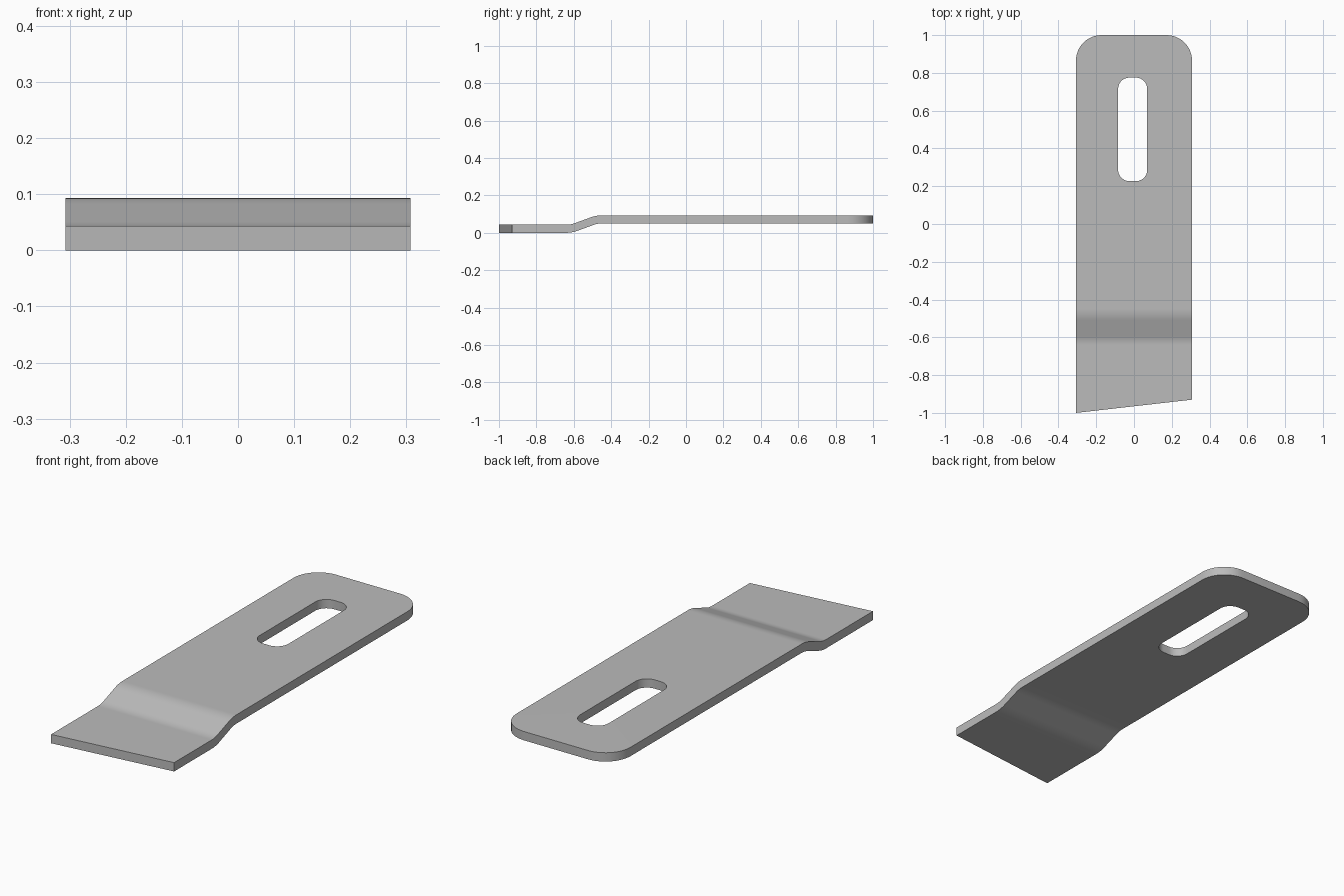
import bpy, bmesh, math
from mathutils import Vector

cube = bpy.data.objects.get("Cube")
if cube:
    bpy.data.objects.remove(cube, do_unlink=True)

HALF_W, THICK, RISE = 0.307, 0.043, 0.05
BEND_Y, BEND_R, SLOPE = -0.545, 0.15, math.radians(20)


def prism(name, points, direction):
    """Solid made by sweeping a closed outline along a direction."""
    bm = bmesh.new()
    face = bm.faces.new([bm.verts.new(p) for p in points])
    swept = bmesh.ops.extrude_face_region(bm, geom=[face])["geom"]
    verts = [v for v in swept if isinstance(v, bmesh.types.BMVert)]
    bmesh.ops.translate(bm, verts=verts, vec=Vector(direction))
    bmesh.ops.recalc_face_normals(bm, faces=bm.faces[:])
    mesh = bpy.data.meshes.new(name)
    bm.to_mesh(mesh)
    bm.free()
    obj = bpy.data.objects.new(name, mesh)
    bpy.context.collection.objects.link(obj)
    return obj


def corner(cx, cy, r, start, steps=12):
    """Quarter circle, counter-clockwise from the start angle in degrees."""
    angles = [math.radians(start + 90 * i / steps) for i in range(steps + 1)]
    return [(cx + r * math.cos(a), cy + r * math.sin(a), -0.5) for a in angles]


def cut(obj, cutter, operation):
    mod = obj.modifiers.new(operation.title(), "BOOLEAN")
    mod.operation, mod.object, mod.solver = operation, cutter, "EXACT"
    bpy.context.view_layer.objects.active = obj
    bpy.ops.object.modifier_apply(modifier=mod.name)
    bpy.data.objects.remove(cutter, do_unlink=True)


# Side profile: flat blade, S-bend, raised flat shank
ramp = (RISE - 2 * BEND_R * (1 - math.cos(SLOPE))) / math.sin(SLOPE)
run = 2 * BEND_R * math.sin(SLOPE) + ramp * math.cos(SLOPE)
centre = [(-1.2, 0, 0)]
arc = [SLOPE * i / 8 for i in range(9)]
for a in arc:
    centre.append((BEND_Y - run / 2 + BEND_R * math.sin(a),
                   BEND_R * (1 - math.cos(a)), a))
for a in reversed(arc):
    centre.append((BEND_Y + run / 2 - BEND_R * math.sin(a),
                   RISE - BEND_R * (1 - math.cos(a)), a))
centre.append((1.2, RISE, 0))


def offset(d):
    return [(-0.5, y - d * math.sin(a), THICK / 2 + z + d * math.cos(a))
            for y, z, a in centre]


plate = prism("bent_plate", offset(THICK / 2) + offset(-THICK / 2)[::-1], (1, 0, 0))

# Plan outline: slanted front edge, rounded back corners
r = 0.135
outline = [(-HALF_W, -1, -0.5), (HALF_W, -0.93, -0.5)]
outline += corner(HALF_W - r, 1 - r, r, 0) + corner(r - HALF_W, 1 - r, r, 90)
cut(plate, prism("outline_cutter", outline, (0, 0, 1)), "INTERSECT")

# Slot with rounded corners
x0, x1, y0, y1, r = -0.084, 0.07, 0.227, 0.775, 0.06
slot = (corner(x1 - r, y1 - r, r, 0) + corner(x0 + r, y1 - r, r, 90)
        + corner(x0 + r, y0 + r, r, 180) + corner(x1 - r, y0 + r, r, 270))
cut(plate, prism("slot_cutter", slot, (0, 0, 1)), "DIFFERENCE")

# Steel grey
steel = bpy.data.materials.new("steel_grey")
steel.use_nodes = True
colour = (0.5, 0.5, 0.5, 1)
steel.diffuse_color = colour
steel.node_tree.nodes["Principled BSDF"].inputs["Base Color"].default_value = colour
plate.data.materials.clear()
plate.data.materials.append(steel)
for poly in plate.data.polygons:
    poly.material_index = 0

bpy.ops.object.select_all(action="DESELECT")
plate.select_set(True)
bpy.context.view_layer.objects.active = plate
bpy.ops.object.shade_smooth_by_angle(angle=math.radians(30))
